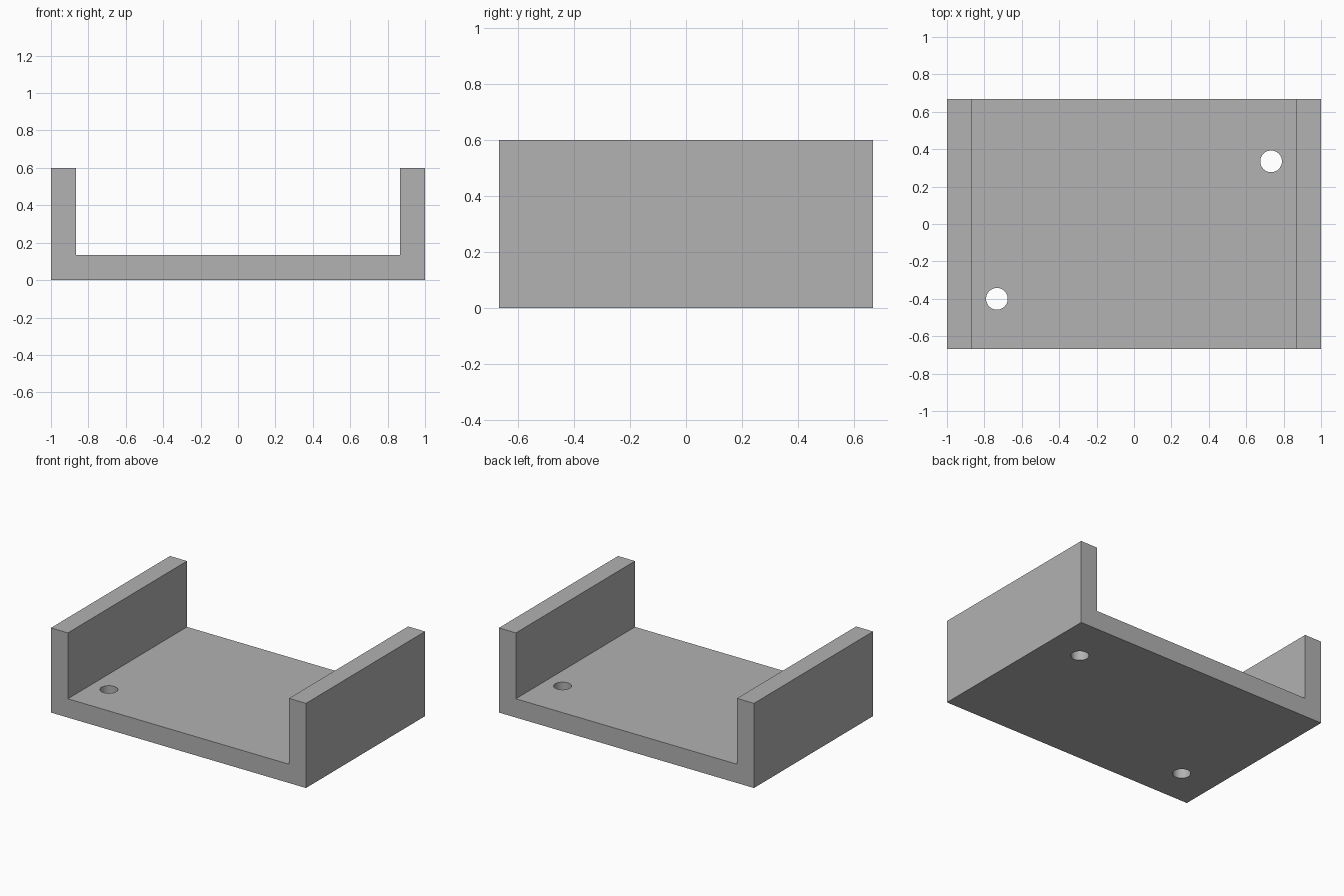
import bpy
import bmesh

cube = bpy.data.objects.get("Cube")
if cube:
    bpy.data.objects.remove(cube, do_unlink=True)

HALF_W, HALF_D, HEIGHT = 1.0, 0.667, 0.6
WALL = 0.133
HOLE_RADIUS = 0.058
HOLES = [(-0.733, -0.4), (0.733, 0.335)]

# Single grey material
grey = bpy.data.materials.new("plain grey")
grey.use_nodes = True
colour = (0.445, 0.445, 0.445, 1)
grey.diffuse_color = colour
grey.node_tree.nodes["Principled BSDF"].inputs["Base Color"].default_value = colour

# U-shaped channel: half profile mirrored, then extruded front to back
half = [(HALF_W, 0), (HALF_W, HEIGHT), (HALF_W - WALL, HEIGHT), (HALF_W - WALL, WALL)]
profile = half + [(-x, z) for x, z in reversed(half)]
bm = bmesh.new()
face = bm.faces.new([bm.verts.new((x, -HALF_D, z)) for x, z in profile])
extruded = bmesh.ops.extrude_face_region(bm, geom=[face])["geom"]
moved = [v for v in extruded if isinstance(v, bmesh.types.BMVert)]
bmesh.ops.translate(bm, verts=moved, vec=(0, 2 * HALF_D, 0))
bmesh.ops.recalc_face_normals(bm, faces=bm.faces)
mesh = bpy.data.meshes.new("channel_bracket")
bm.to_mesh(mesh)
bm.free()
mesh.materials.append(grey)
bracket = bpy.data.objects.new("channel_bracket", mesh)
bpy.context.collection.objects.link(bracket)
bpy.context.view_layer.objects.active = bracket

# Round mounting holes through the base
for x, y in HOLES:
    bpy.ops.mesh.primitive_cylinder_add(vertices=48, radius=HOLE_RADIUS,
                                        depth=WALL * 3, location=(x, y, WALL / 2))
    cutter = bpy.context.object
    cutter.name = "hole_cutter"
    cutter.hide_render = True
    cutter.data.materials.append(grey)
    cut = bracket.modifiers.new("mounting hole", "BOOLEAN")
    cut.operation, cut.solver, cut.object = "DIFFERENCE", "EXACT", cutter
    bpy.context.view_layer.objects.active = bracket
    bpy.ops.object.modifier_apply(modifier=cut.name)
    bpy.data.objects.remove(cutter, do_unlink=True)

# Smooth hole walls, crisp edges elsewhere
bpy.ops.object.select_all(action="DESELECT")
bracket.select_set(True)
bpy.context.view_layer.objects.active = bracket
bpy.ops.object.shade_smooth_by_angle()
